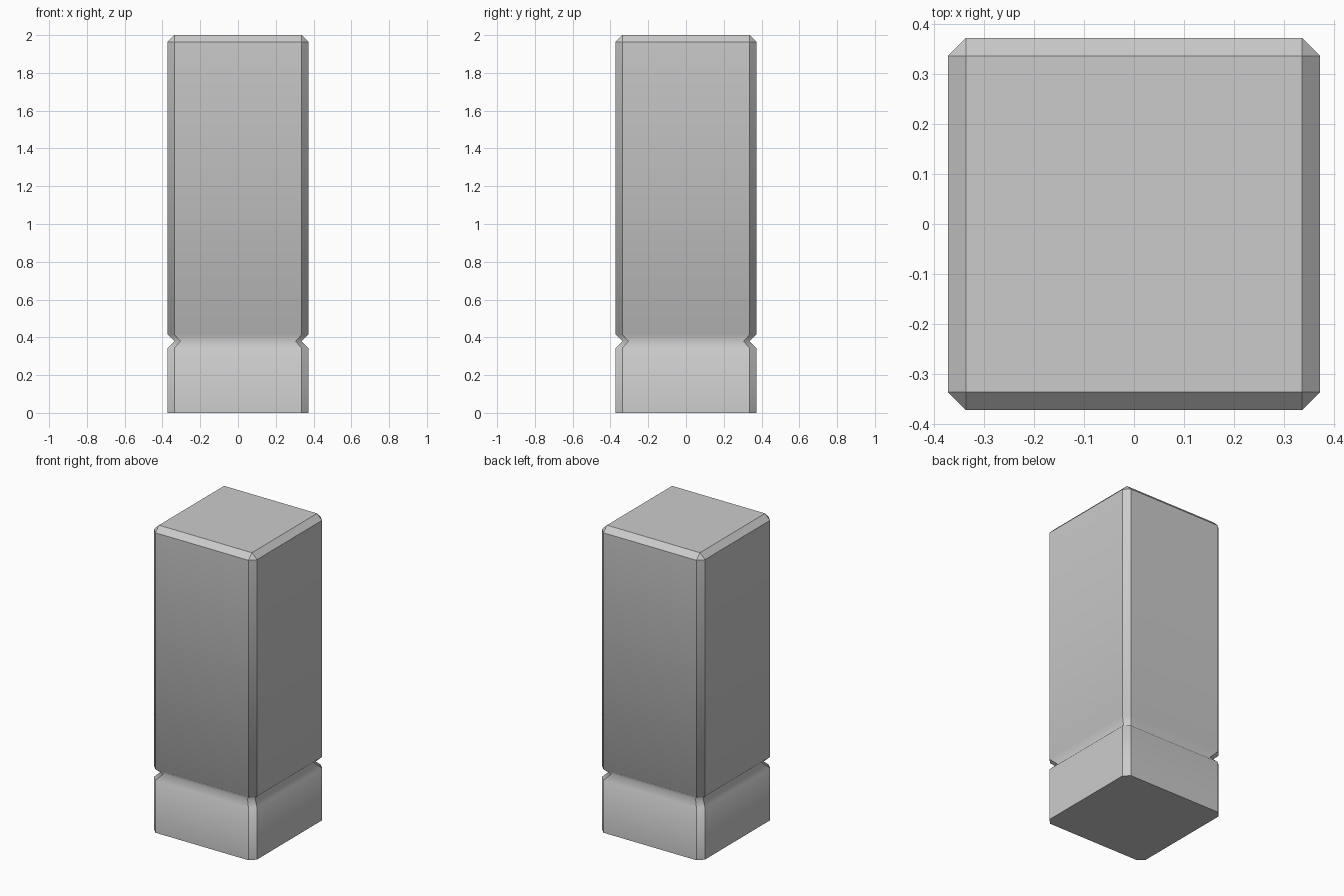
import bpy, bmesh

if "Cube" in bpy.data.objects:
    bpy.data.objects.remove(bpy.data.objects["Cube"])

CHAMFER = 0.036
HALF = 0.373
INNER = HALF - CHAMFER

# Profile: (height, half width, corner start)
profile = [
    (0.0, HALF, INNER),
    (0.343, HALF, INNER),
    (0.379, INNER, INNER - CHAMFER + 0.004),
    (0.415, HALF, INNER),
    (2.0 - CHAMFER, HALF, INNER),
    (2.0, INNER, INNER),
]


def ring(bm, z, h, c):
    """Square section with cut corners, counter-clockwise."""
    pts = [(h, -c), (h, c), (c, h), (-c, h), (-h, c), (-h, -c), (-c, -h), (c, -h)]
    return [bm.verts.new((x, y, z)) for x, y in pts]


# Bollard body: lofted from the bottom, round the groove, to the bevelled top
bm = bmesh.new()
rings = [ring(bm, *p) for p in profile]
for low, high in zip(rings, rings[1:]):
    for i in range(8):
        j = (i + 1) % 8
        bm.faces.new((low[i], low[j], high[j], high[i]))
bm.faces.new(rings[0][::-1])
bm.faces.new(rings[-1])
bmesh.ops.remove_doubles(bm, verts=bm.verts[:], dist=0.0005)
bmesh.ops.recalc_face_normals(bm, faces=bm.faces[:])

# Soft shading across the groove, crisp edges everywhere else
for f in bm.faces:
    f.smooth = True
for e in bm.edges:
    a, b = (v.co.z for v in e.verts)
    e.smooth = abs(a - b) < 1e-4 and 0.3 < a < 0.5

mesh = bpy.data.meshes.new("bollard_post")
bm.to_mesh(mesh)
bm.free()
post = bpy.data.objects.new("bollard_post", mesh)
bpy.context.collection.objects.link(post)
